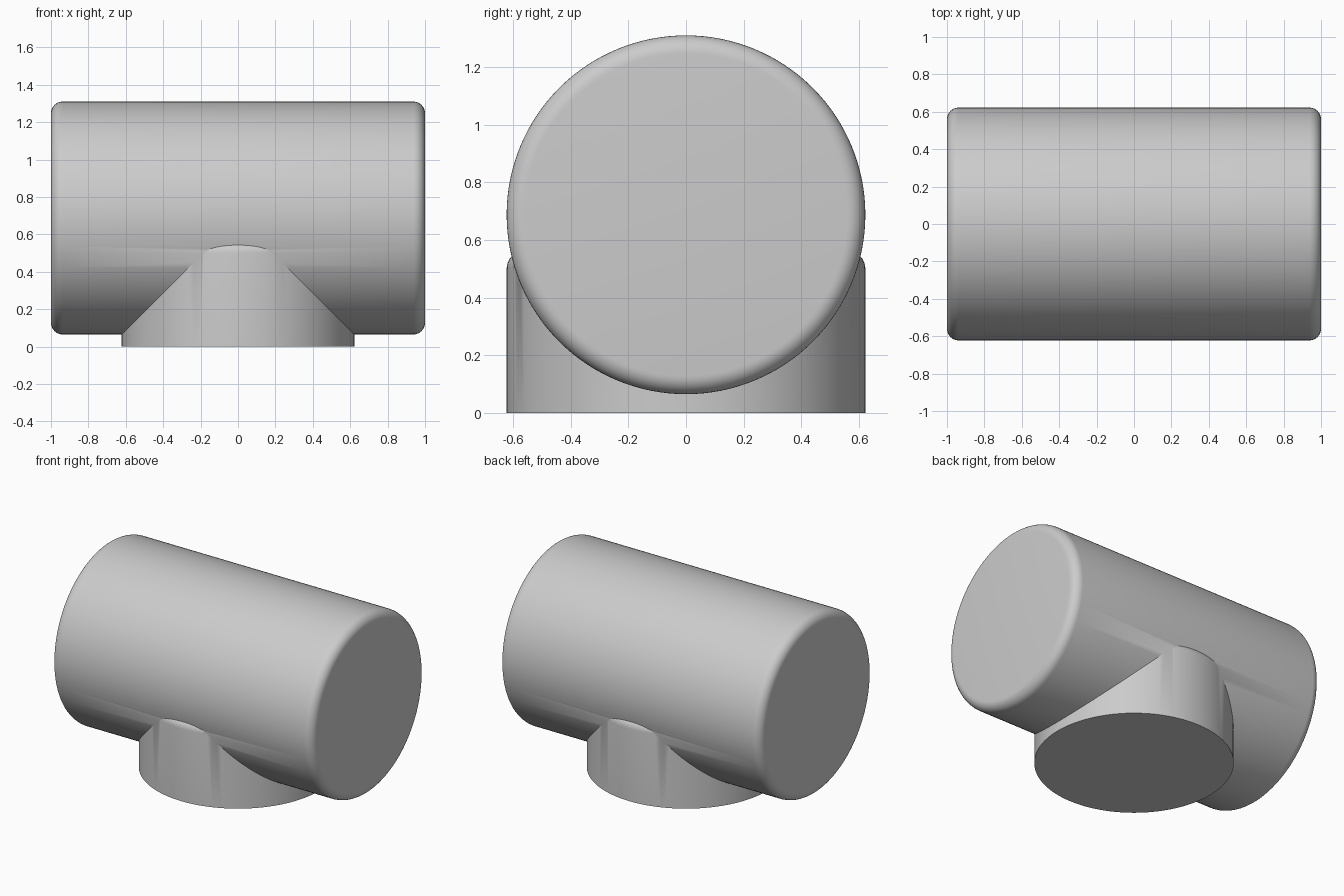
import bpy, bmesh, math
from mathutils import Matrix

if "Cube" in bpy.data.objects:
    bpy.data.objects.remove(bpy.data.objects["Cube"], do_unlink=True)

RADIUS, ROUND = 0.6225, 0.0625
AXIS_Z, BASE_TOP = 0.6875, 0.5625

grey = bpy.data.materials.new("light grey")
grey.use_nodes = True
grey.diffuse_color = (0.6, 0.6, 0.6, 1)
grey.node_tree.nodes["Principled BSDF"].inputs["Base Color"].default_value = (0.6, 0.6, 0.6, 1)


def cylinder(name, length, matrix, round_bottom):
    """Cylinder along local z with a rounded top rim and, optionally, bottom rim."""
    bm = bmesh.new()
    bmesh.ops.create_cone(bm, cap_ends=True, segments=128,
                          radius1=RADIUS, radius2=RADIUS, depth=length)
    rims = [e for e in bm.edges
            if abs(e.verts[0].co.z - e.verts[1].co.z) < 1e-4
            and (round_bottom or e.verts[0].co.z > 0)]
    bmesh.ops.bevel(bm, geom=rims, offset=ROUND, segments=8, profile=0.5, affect='EDGES')
    bm.transform(matrix)
    mesh = bpy.data.meshes.new(name)
    bm.to_mesh(mesh)
    bm.free()
    mesh.materials.append(grey)
    obj = bpy.data.objects.new(name, mesh)
    bpy.context.collection.objects.link(obj)
    return obj


# Horizontal barrel and the round base it rests on
barrel = cylinder("barrel_with_base", 2.0,
                  Matrix.Translation((0, 0, AXIS_Z)) @ Matrix.Rotation(math.pi / 2, 4, 'Y'), True)
base = cylinder("round_base", BASE_TOP, Matrix.Translation((0, 0, BASE_TOP / 2)), False)

# Fuse both into one solid
union = barrel.modifiers.new("join_base", 'BOOLEAN')
union.operation = 'UNION'
union.solver = 'EXACT'
union.object = base
bpy.context.view_layer.objects.active = barrel
barrel.select_set(True)
bpy.ops.object.modifier_apply(modifier=union.name)
bpy.data.objects.remove(base, do_unlink=True)
bpy.ops.object.shade_smooth_by_angle(angle=math.radians(30))
